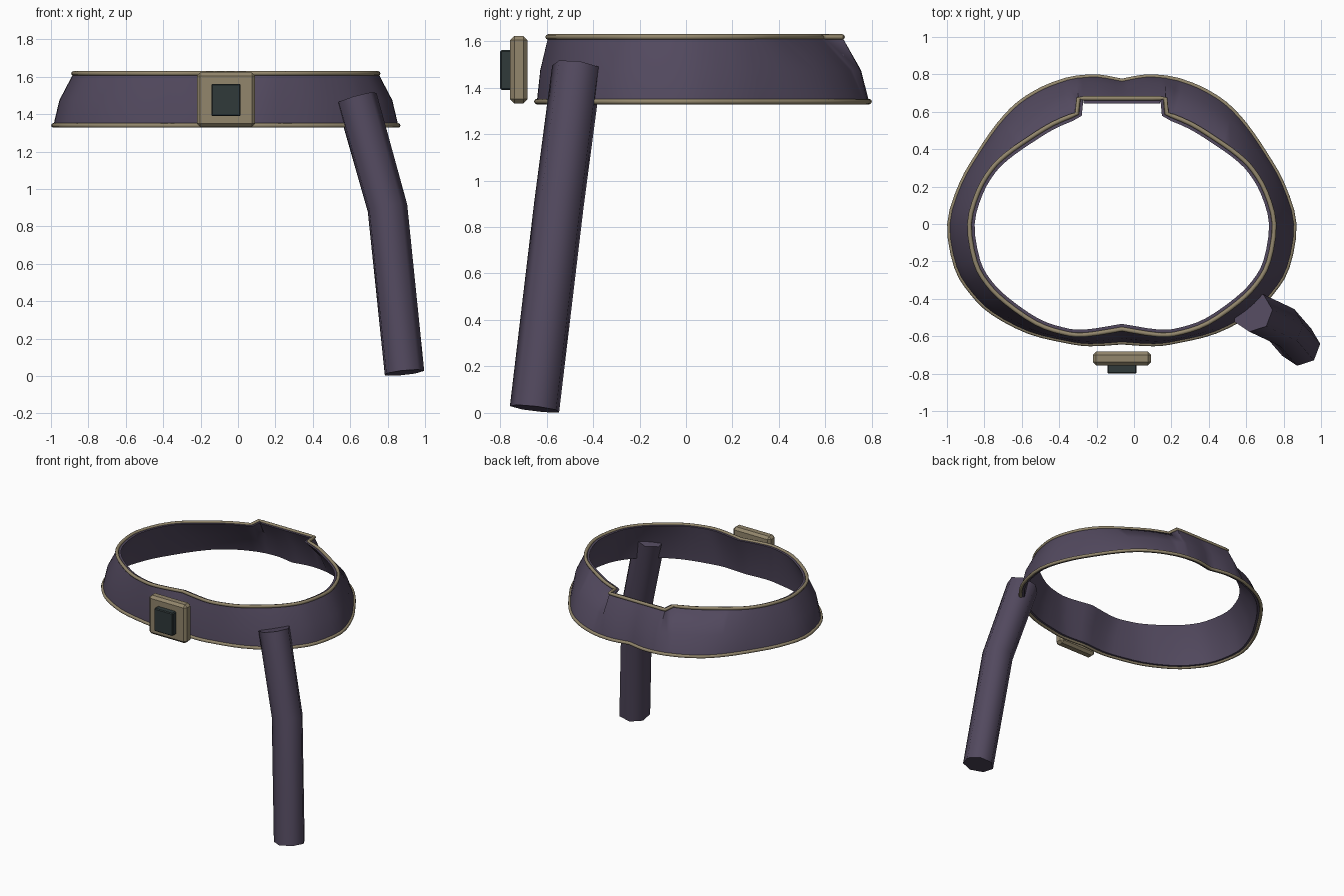
import bpy, bmesh, math
from mathutils import Vector

if "Cube" in bpy.data.objects:
    bpy.data.objects.remove(bpy.data.objects["Cube"])

def material(name, color):
    m = bpy.data.materials.new(name)
    m.diffuse_color = (*color, 1)
    m.use_nodes = True
    m.node_tree.nodes["Principled BSDF"].inputs["Base Color"].default_value = m.diffuse_color
    return m

PURPLE = material("purple_leather", (0.084, 0.066, 0.112))
TAN = material("tan_trim", (0.29, 0.24, 0.15))
DARK = material("dark_stone", (0.029, 0.041, 0.042))

CX = -0.065          # centre line of the belt
Z_LOW, Z_MID, Z_TOP = 1.34, 1.475, 1.618

# Half outlines from back to front: top u, top y, bottom u, bottom y
HALF = [
    (0, .672, 0, .765), (.12, .672, .13, .788), (.232, .672, .24, .782),
    (.24, .59, .30, .77), (.37, .535, .42, .725), (.50, .455, .55, .645),
    (.62, .37, .66, .53), (.70, .29, .77, .37), (.77, .17, .86, .21),
    (.815, 0, .922, 0), (.785, -.20, .885, -.23), (.72, -.32, .80, -.37),
    (.62, -.42, .69, -.475), (.46, -.53, .50, -.575), (.32, -.58, .30, -.625),
    (.20, -.593, .17, -.642), (0, -.562, 0, -.632)]

def smooth(points, steps=3):
    pts = [Vector(p) for p in points]
    out = []
    for i in range(len(pts) - 1):
        a, b, c, d = pts[max(i - 1, 0)], pts[i], pts[i + 1], pts[min(i + 2, len(pts) - 1)]
        for s in range(steps):
            t = s / steps
            out.append(b + (c - a) * (t / 2) + (2 * a - 5 * b + 4 * c - d) * (t * t / 2)
                       + (3 * b - a - 3 * c + d) * (t ** 3 / 2))
    return out + [pts[-1]]

half = smooth(HALF[:3]) + smooth(HALF[3:])    # the step at the back stays sharp

def outline(f):
    """Closed loop, f = 0 at the bottom edge and 1 at the top edge."""
    right = [Vector((p[2] + (p[0] - p[2]) * f, p[3] + (p[1] - p[3]) * f)) for p in half]
    left = [Vector((-p.x, p.y)) for p in right[-2:0:-1]]
    return [p + Vector((CX, 0)) for p in right + left]

def ring(path, offset, z):
    n = len(path)
    out = []
    for i, p in enumerate(path):
        t = (path[(i + 1) % n] - path[i - 1]).normalized()
        out.append((p.x - t.y * offset, p.y + t.x * offset, z))
    return out

def loft(name, rings, mat, wrap):
    bm = bmesh.new()
    rows = [[bm.verts.new(c) for c in r] for r in rings]
    n = len(rows[0])
    for k in range(len(rows) if wrap else len(rows) - 1):
        a, b = rows[k], rows[(k + 1) % len(rows)]
        for i in range(n):
            j = (i + 1) % n
            bm.faces.new((a[i], a[j], b[j], b[i]))
    if not wrap:
        bm.faces.new(rows[0])
        bm.faces.new(rows[-1])
    bmesh.ops.recalc_face_normals(bm, faces=bm.faces[:])
    return finish(name, bm, mat, 50 if wrap else 60)

def finish(name, bm, mat, angle):
    me = bpy.data.meshes.new(name)
    bm.to_mesh(me)
    bm.free()
    me.materials.append(mat)
    ob = bpy.data.objects.new(name, me)
    bpy.context.collection.objects.link(ob)
    if angle:
        bpy.ops.object.select_all(action='DESELECT')
        ob.select_set(True)
        bpy.context.view_layer.objects.active = ob
        bpy.ops.object.shade_smooth_by_angle(angle=math.radians(angle))
    return ob

def block(name, lo, hi, bevel, mat):
    bm = bmesh.new()
    bmesh.ops.create_cube(bm, size=1)
    for v in bm.verts:
        v.co = [l + (h - l) * (c + 0.5) for l, h, c in zip(lo, hi, v.co)]
    bmesh.ops.bevel(bm, geom=bm.edges[:], offset=bevel, segments=1, affect='EDGES')
    return finish(name, bm, mat, 0)

# Belt band with a gently bulging section
low, mid, top = outline(0), outline(0.3), outline(1)
W = -0.028
loft("belt_band", [ring(low, 0, Z_LOW), ring(mid, 0, Z_MID), ring(top, 0, Z_TOP),
                   ring(top, W, Z_TOP), ring(mid, W, Z_MID), ring(low, W, Z_LOW)],
     PURPLE, True)

# Piping along both edges
for name, path, z in (("lower_piping", low, Z_LOW), ("upper_piping", top, Z_TOP)):
    angles = [k * math.tau / 8 for k in range(8)]
    loft(name, [ring(path, 0.012 * math.cos(a), z + 0.012 * math.sin(a)) for a in angles],
         TAN, True)

# Buckle plate and its inset stone
block("buckle_plate", (-.22, -.757, 1.332), (.092, -.682, 1.622), 0.018, TAN)
block("buckle_stone", (-.142, -.80, 1.39), (.014, -.74, 1.562), 0.006, DARK)

# Hanging strap: seven-sided tube with one bend
centers = [Vector((.632, -.468, 1.485)), Vector((.796, -.545, .90)), Vector((.887, -.65, .018))]
rings = []
for i, c in enumerate(centers):
    t = centers[min(i + 1, 2)] - centers[max(i - 1, 0)]
    loop = []
    for k in range(7):
        a = math.radians(5) + k * math.tau / 7
        dx, dy = 0.109 * math.cos(a), 0.109 * math.sin(a)
        loop.append((c.x + dx, c.y + dy, c.z - (dx * t.x + dy * t.y) / t.z))
    rings.append(loop)
loft("hanging_strap", rings, PURPLE, False)
